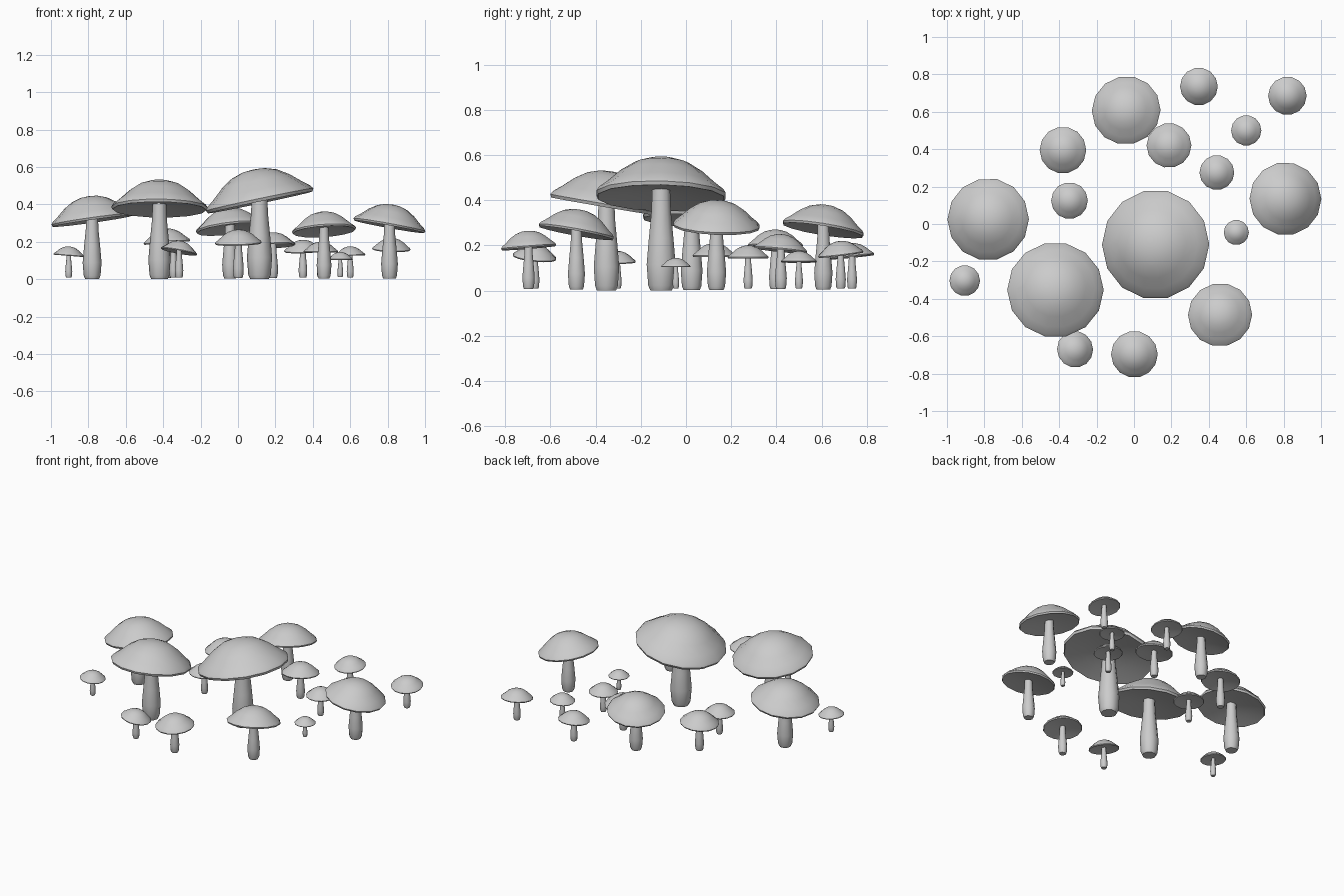
import bpy, bmesh, math
from mathutils import Matrix, Vector

if "Cube" in bpy.data.objects:
    bpy.data.objects.remove(bpy.data.objects["Cube"])

# Cap profile for unit radius: (radius, height), rim centre at 0
CAP = [(0, .55), (.2, .535), (.42, .465), (.63, .33), (.82, .16), (.96, .05),
       (1, -.01), (.975, -.065), (.92, -.055), (.55, .01), (.1, .05), (0, .05)]
# Stem profile: (radius / cap radius, fraction of height)
STEM = [(0, 0), (.17, 0), (.205, .05), (.23, .25), (.195, .5), (.155, .75), (.14, 1), (0, 1)]

# x, y, cap radius, top height, cap slope along x, cap slope along y
MUSHROOMS = [
    (.115, -.11, .293, .59, .21, -.02), (-.42, -.352, .258, .53, -.01, -.17),
    (-.78, .025, .22, .445, .14, -.04), (-.042, .608, .185, .38, .12, -.16),
    (.81, .135, .195, .40, -.18, -.04), (.46, -.485, .172, .36, .07, -.18),
    (.002, -.697, .125, .265, .03, .08), (-.38, .395, .125, .27, .08, 0),
    (.187, .42, .12, .25, .05, -.1), (-.345, .125, .098, .21, 0, 0),
    (.443, .275, .093, .20, 0, 0), (.6, .5, .081, .175, .03, 0),
    (.347, .735, .101, .21, .03, .1), (.82, .685, .103, .22, -.03, .12),
    (.547, -.045, .067, .145, 0, 0), (-.905, -.303, .082, .175, -.08, 0),
    (-.315, -.67, .098, .205, -.18, -.1),
]


def lathe(name, profile, sides, matrix):
    """Revolve a profile whose ends lie on the axis."""
    bm = bmesh.new()
    rings = []
    for r, z in profile:
        n = sides if r > 0 else 1
        rings.append([bm.verts.new((r * math.cos(2 * math.pi * i / sides),
                                    r * math.sin(2 * math.pi * i / sides), z)) for i in range(n)])
    for a, b in zip(rings, rings[1:]):
        for i in range(sides):
            j = (i + 1) % sides
            quad = [a[i % len(a)], a[j % len(a)], b[j % len(b)], b[i % len(b)]]
            bm.faces.new(list(dict.fromkeys(quad)))
    bmesh.ops.recalc_face_normals(bm, faces=bm.faces)
    mesh = bpy.data.meshes.new(name)
    bm.to_mesh(mesh)
    bm.free()
    mesh.shade_smooth()
    mesh.set_sharp_from_angle(angle=math.radians(40))
    ob = bpy.data.objects.new(name, mesh)
    ob.matrix_world = matrix
    bpy.context.collection.objects.link(ob)


for k, (x, y, r, top, sx, sy) in enumerate(MUSHROOMS, 1):
    rim = top - .55 * r
    # Tilted cap
    tilt = Vector((0, 0, 1)).rotation_difference(Vector((-sx, -sy, 1))).to_matrix().to_4x4()
    lathe(f"cap_{k}", CAP, 14, Matrix.Translation((x, y, rim)) @ tilt @ Matrix.Scale(r, 4))
    # Upright stem, reaching just into the cap
    base = max(0, .014 * (1 - r / .26))
    height = rim + .12 * r - base
    lathe(f"stem_{k}", [(a * r, t * height) for a, t in STEM], 10, Matrix.Translation((x, y, base)))
